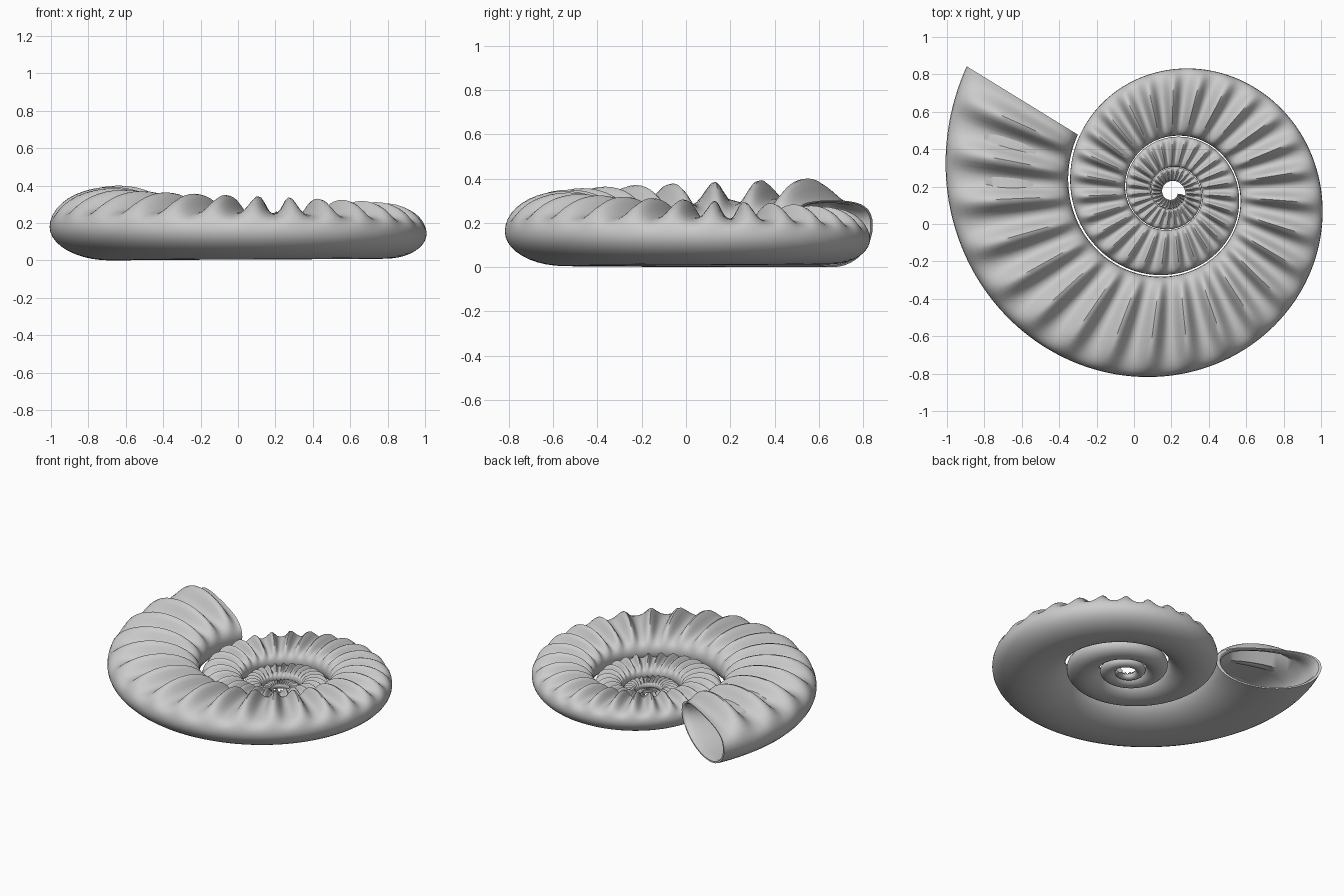
import bpy, bmesh
from math import sin, cos, pi, exp, radians, log

if "Cube" in bpy.data.objects:
    bpy.data.objects.remove(bpy.data.objects["Cube"])

CX, CY = 0.2, 0.17              # spiral axis
R_MOUTH, A_MOUTH = 1.285, radians(148.4)
GROWTH = log(2.23) / (2 * pi)   # log-spiral growth per radian
TURNS, RIBS, SIDES = 3.55, 27, 40
STEPS = int(TURNS * RIBS * 11)
RIB_PHASE = radians(9.4)


def section(t, scale=1.0):
    """One whorl cross-section, t radians back from the mouth."""
    a = A_MOUTH + t
    outer = R_MOUTH * exp(-GROWTH * t)
    inner = outer * 0.457
    mid, half = (outer + inner) / 2, (outer - inner) / 2
    crest = 0.39 * (mid / 0.88) ** 0.65
    low = max(0.0, 0.03 - 0.03 * mid / 0.88)
    eq = low + (crest - low) * 0.46
    pts = []
    for i in range(SIDES):
        p = 2 * pi * i / SIDES
        r = mid + half * scale * cos(p)
        s = sin(p)
        if s > 0:               # ribs only on the upper side
            wave = (0.5 + 0.5 * cos(RIBS * (a - RIB_PHASE))) ** 1.4
            h = (crest - eq) - 0.26 * crest * (1 - wave) * s ** 0.7
        else:
            h = eq - low
        z = eq + h * s * scale
        pts.append((CX + r * cos(a), CY + r * sin(a), z))
    return pts


bm = bmesh.new()
rings = []
# inside of the mouth, from deep end out to the lip
for deg, sc in ((42, 0.25), (40, 0.5), (34, 0.7), (25, 0.8), (18, 0.83),
                (12, 0.85), (8, 0.86), (4, 0.88), (1, 0.91), (0, 0.95)):
    rings.append(section(radians(deg), sc))
# outer whorls, from the lip to the tip
for k in range(STEPS + 1):
    rings.append(section(2 * pi * TURNS * k / STEPS))
for sc in (0.7, 0.35):
    rings.append(section(2 * pi * TURNS + 0.05 * (1 - sc), sc))

vr = [[bm.verts.new(p) for p in ring] for ring in rings]
for a, b in zip(vr, vr[1:]):
    for i in range(SIDES):
        j = (i + 1) % SIDES
        bm.faces.new((a[i], a[j], b[j], b[i]))
bm.faces.new(vr[0])
bm.faces.new(vr[-1])
bmesh.ops.recalc_face_normals(bm, faces=bm.faces[:])

mesh = bpy.data.meshes.new("spiral_shell")
bm.to_mesh(mesh)
bm.free()
shell = bpy.data.objects.new("spiral_shell", mesh)
bpy.context.collection.objects.link(shell)
bpy.context.view_layer.objects.active = shell
shell.select_set(True)
bpy.ops.object.shade_smooth_by_angle(angle=radians(50))
